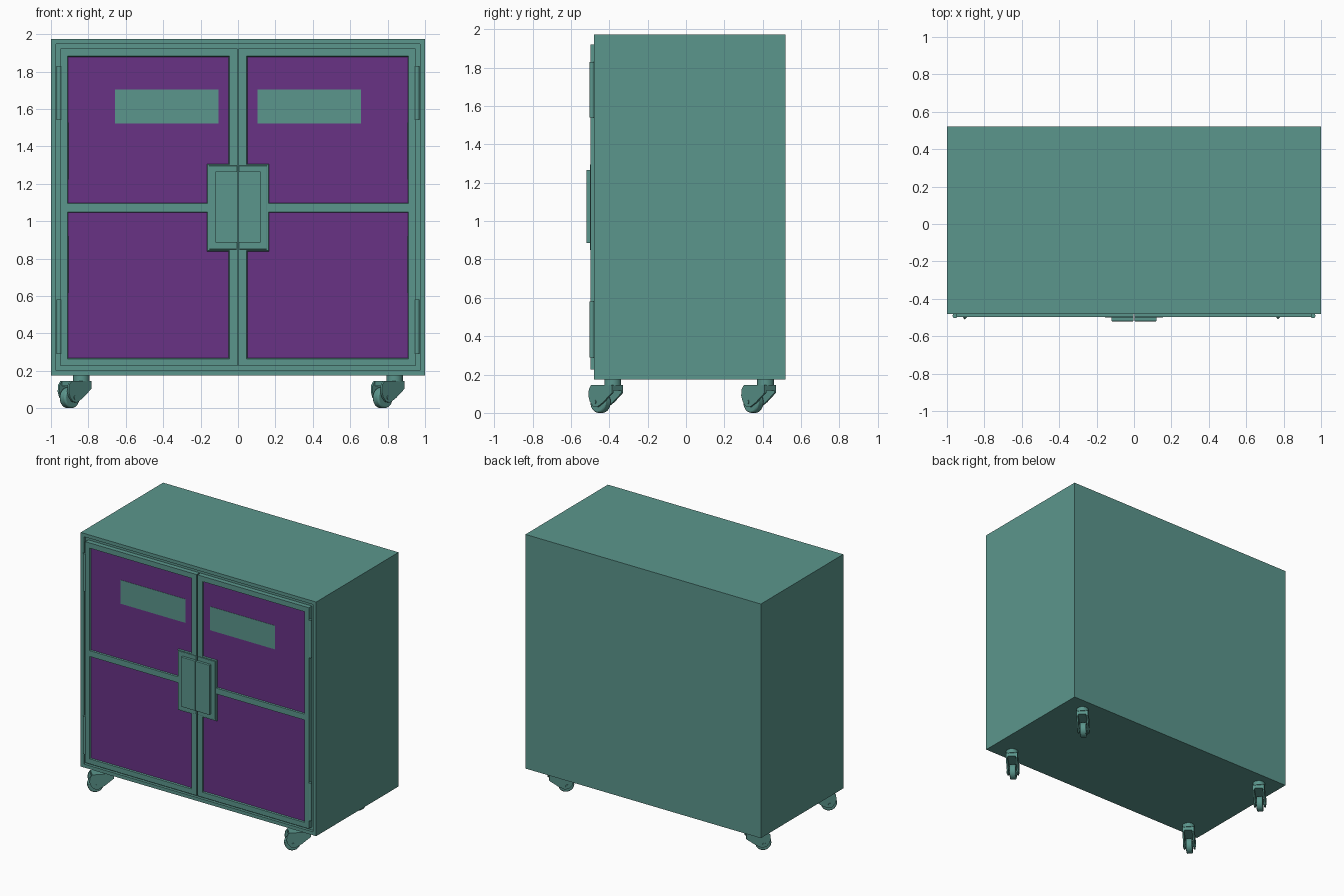
import bpy, bmesh, math
from mathutils import Matrix, Vector

if "Cube" in bpy.data.objects:
    bpy.data.objects.remove(bpy.data.objects["Cube"])


def material(name, rgb):
    m = bpy.data.materials.new(name)
    m.diffuse_color = (*rgb, 1)
    m.use_nodes = True
    m.node_tree.nodes["Principled BSDF"].inputs["Base Color"].default_value = m.diffuse_color
    return m


TEAL = material("teal_paint", (0.105, 0.305, 0.265))
PURPLE = material("purple_panel", (0.14, 0.032, 0.235))


def finish(name, bm, mats=(TEAL,), mirror=False, bevel=0, smooth=False):
    bmesh.ops.recalc_face_normals(bm, faces=bm.faces[:])
    me = bpy.data.meshes.new(name)
    bm.to_mesh(me)
    bm.free()
    ob = bpy.data.objects.new(name, me)
    bpy.context.collection.objects.link(ob)
    for m in mats:
        me.materials.append(m)
    if bevel:
        b = ob.modifiers.new("bevel", 'BEVEL')
        b.width, b.segments, b.limit_method = bevel, 2, 'ANGLE'
    if mirror:
        ob.modifiers.new("mirror", 'MIRROR').use_mirror_merge = False
    if smooth:
        bpy.ops.object.select_all(action='DESELECT')
        ob.select_set(True)
        bpy.context.view_layer.objects.active = ob
        bpy.ops.object.shade_smooth_by_angle(angle=math.radians(35))
    return ob


def add_box(bm, x, y, z):
    size = Vector((x[1] - x[0], y[1] - y[0], z[1] - z[0]))
    mid = Vector((sum(x) / 2, sum(y) / 2, sum(z) / 2))
    bmesh.ops.create_cube(bm, size=1, matrix=Matrix.Translation(mid) @ Matrix.Diagonal((*size, 1)))


def add_cyl(bm, mid, r, length, axis='Z', seg=24):
    rot = Matrix.Rotation(math.pi / 2, 4, 'X') if axis == 'Y' else Matrix()
    return bmesh.ops.create_cone(bm, cap_ends=True, segments=seg, radius1=r, radius2=r, depth=length,
                                 matrix=Matrix.Translation(mid) @ rot)


# Cabinet body with a shallow door opening
bm = bmesh.new()
add_box(bm, (-1, 1), (-0.48, 0.52), (0.175, 1.973))
front = min(bm.faces, key=lambda f: f.calc_center_median().y)
bmesh.ops.inset_region(bm, faces=[front], thickness=0.037)
bmesh.ops.inset_region(bm, faces=[front], thickness=0.0005, depth=-0.02)
finish("cabinet_body", bm)

# Doors: frame laid out on a grid, sunken purple panels notched around the latch
xs = [0.004, 0.046, 0.162, 0.912, 0.95]
zs = [0.225, 0.264, 0.842, 1.05, 1.095, 1.303, 1.882, 1.922]
bm = bmesh.new()
grid = [[bm.verts.new((x, -0.497, z)) for z in zs] for x in xs]
frame, panels = [], []
for i in range(4):
    for j in range(7):
        f = bm.faces.new((grid[i][j], grid[i + 1][j], grid[i + 1][j + 1], grid[i][j + 1]))
        sunk = (i == 2 and j in (1, 2, 4, 5)) or (i == 1 and j in (1, 5))
        (panels if sunk else frame).append(f)
rim = [e for e in bm.edges if e.is_boundary]
back = bmesh.ops.extrude_edge_only(bm, edges=rim)
for v in [g for g in back["geom"] if isinstance(g, bmesh.types.BMVert)]:
    v.co.y = -0.461
bmesh.ops.contextual_create(bm, geom=[e for e in bm.edges if e.is_boundary])
bmesh.ops.inset_region(bm, faces=panels, thickness=0.005, depth=-0.01)
for f in panels:
    f.material_index = 1
finish("door", bm, (TEAL, PURPLE), mirror=True)

# Label plates on the upper panels
bm = bmesh.new()
add_box(bm, (0.103, 0.657), (-0.489, -0.48), (1.521, 1.703))
finish("label_plate", bm, mirror=True)

# Latch backing plates and handle blocks
bm = bmesh.new()
add_box(bm, (0.004, 0.156), (-0.501, -0.485), (0.85, 1.297))
finish("latch_plate", bm, mirror=True, bevel=0.003)
bm = bmesh.new()
add_box(bm, (0.002, 0.121), (-0.52, -0.49), (0.885, 1.267))
finish("door_handle", bm, mirror=True, bevel=0.003)

# Hinge barrels
bm = bmesh.new()
for z in (0.435, 1.685):
    add_cyl(bm, (0.957, -0.491, z), 0.013, 0.29, seg=16)
finish("hinge", bm, mirror=True, smooth=True)

# Swivel castors, all trailing diagonally
HOOD = [(-0.035, 0.105), (-0.035, 0.145), (0.118, 0.145), (0.134, 0.125), (0.138, 0.09),
        (0.128, 0.06), (0.105, 0.035), (0.075, 0.03), (0.03, 0.055)]
for sx, side in ((-1, "left"), (1, "right")):
    for y, end in ((-0.382, "front"), (0.415, "rear")):
        place = Matrix.Translation((sx * 0.837, y, 0)) @ Matrix.Rotation(math.radians(225), 4, 'Z')
        tag = f"{end}_{side}"
        # Fork: two cheeks and a top bridge
        bm = bmesh.new()
        for v0 in (-0.042, 0.03):
            f = bm.faces.new([bm.verts.new((u, v0, z)) for u, z in HOOD])
            ext = bmesh.ops.extrude_face_region(bm, geom=[f])
            bmesh.ops.translate(bm, vec=(0, 0.012, 0),
                                verts=[g for g in ext["geom"] if isinstance(g, bmesh.types.BMVert)])
        add_box(bm, (-0.034, 0.118), (-0.031, 0.031), (0.118, 0.1445))
        add_cyl(bm, (0.09, 0, 0.057), 0.011, 0.094, 'Y', 12)
        add_cyl(bm, (0, 0, 0.16), 0.044, 0.034)
        finish(f"castor_fork_{tag}", bm, smooth=True).matrix_world = place
        # Wheel
        bm = bmesh.new()
        add_cyl(bm, (0.09, 0, 0.056), 0.056, 0.046, 'Y', 28)
        finish(f"castor_wheel_{tag}", bm, bevel=0.008, smooth=True).matrix_world = place
